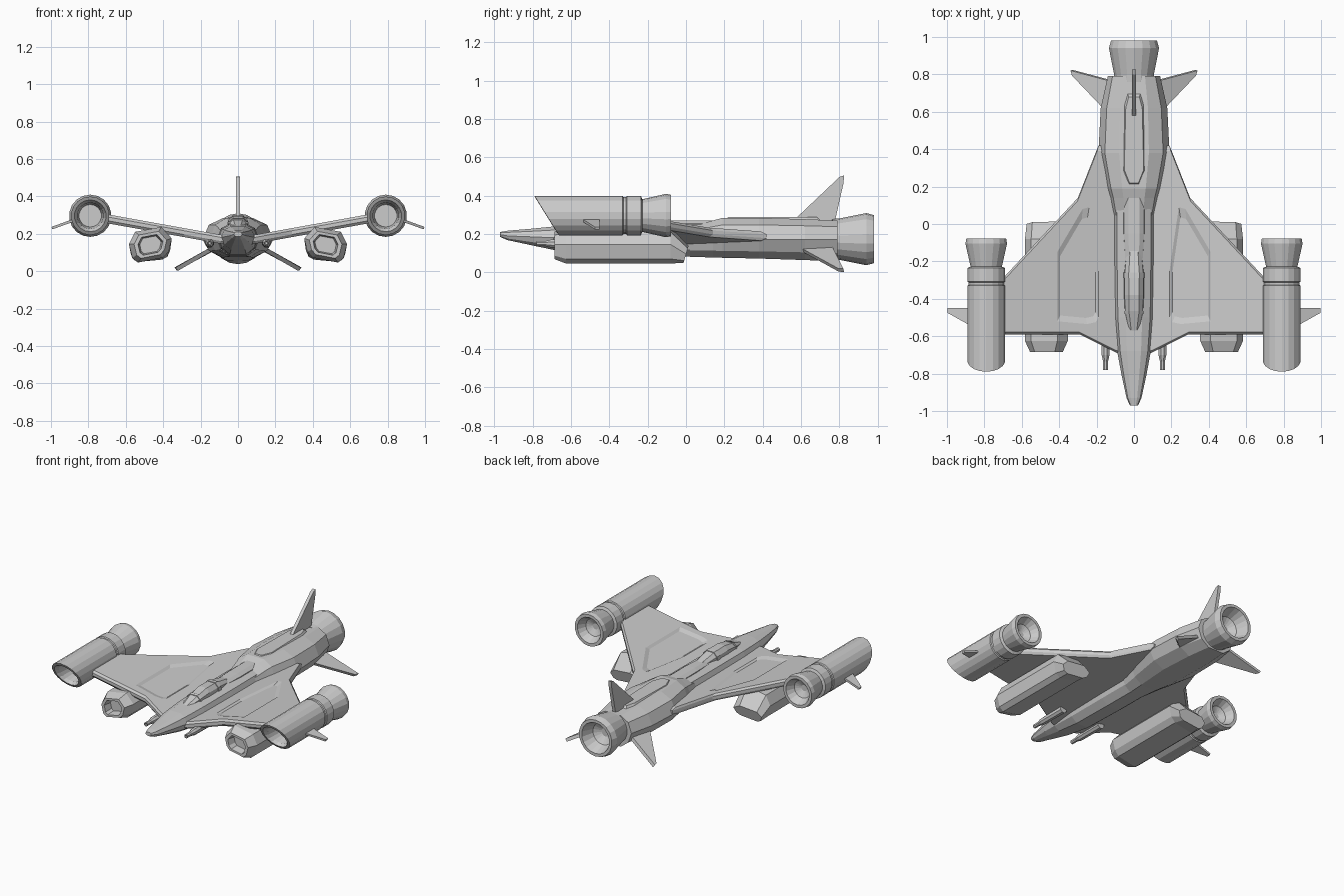
import bpy, bmesh
from math import sin, cos, pi
from mathutils import Vector


def loft(name, rings, mirror=False):
    """Skin a list of equal-length point rings, capping both ends."""
    bm = bmesh.new()
    vs = [[bm.verts.new(p) for p in r] for r in rings]
    n = len(rings[0])
    for a, b in zip(vs, vs[1:]):
        for i in range(n):
            j = (i + 1) % n
            bm.faces.new((a[i], a[j], b[j], b[i]))
    bm.faces.new(vs[0])
    bm.faces.new(vs[-1])
    bmesh.ops.recalc_face_normals(bm, faces=bm.faces)
    me = bpy.data.meshes.new(name)
    bm.to_mesh(me)
    bm.free()
    ob = bpy.data.objects.new(name, me)
    bpy.context.collection.objects.link(ob)
    if mirror:
        ob.modifiers.new("Mirror", 'MIRROR')
    return ob


def lathe(name, x, z, profile, n=18, mirror=False):
    """Revolve (radius, y, slant) steps about an axis along y."""
    rings = []
    for r, y, slant in profile:
        ring = []
        for i in range(n):
            t = 2 * pi * (i + 0.5) / n
            dz = r * sin(t)
            ring.append((x + r * cos(t), y - slant * dz, z + dz))
        rings.append(ring)
    return loft(name, rings, mirror)


def plate(name, pts, thick, mirror=False):
    """Flat blade with the given thickness along its own normal."""
    p = [Vector(q) for q in pts]
    off = (p[1] - p[0]).cross(p[2] - p[0]).normalized() * thick / 2
    return loft(name, [[q - off for q in p], [q + off for q in p]], mirror)


def hull(name, sections):
    """Ten-sided body from (y, half width, bottom, middle, top)."""
    rings = []
    for y, w, zb, zm, zt in sections:
        half = [(0.42 * w, zt), (0.82 * w, zm + 0.68 * (zt - zm)), (w, zm),
                (0.82 * w, zm - 0.62 * (zm - zb)), (0.42 * w, zb)]
        rings.append([(x, y, z) for x, z in half] + [(-x, y, z) for x, z in half[::-1]])
    return loft(name, rings)


# Fuselage: slim nose and the wider tail section
hull("front_fuselage", [
    (-0.97, 0.022, 0.185, 0.197, 0.21), (-0.93, 0.04, 0.168, 0.19, 0.217),
    (-0.8, 0.068, 0.14, 0.185, 0.228), (-0.68, 0.09, 0.115, 0.18, 0.24),
    (-0.5, 0.105, 0.09, 0.18, 0.248), (-0.2, 0.11, 0.083, 0.18, 0.252),
    (0.2, 0.11, 0.08, 0.18, 0.255)])
hull("rear_fuselage", [
    (0.02, 0.11, 0.08, 0.17, 0.235), (0.14, 0.135, 0.078, 0.17, 0.27),
    (0.19, 0.15, 0.076, 0.17, 0.284), (0.38, 0.19, 0.072, 0.17, 0.284),
    (0.62, 0.178, 0.064, 0.17, 0.277), (0.79, 0.14, 0.058, 0.17, 0.27)])

# Canopy and the spine behind it
def dome(name, sections):
    rings = []
    for y, w, zt in sections:
        h = zt - 0.23
        half = [(0.5 * w, zt), (0.9 * w, 0.23 + 0.6 * h), (w, 0.22)]
        rings.append([(x, y, z) for x, z in half] + [(-x, y, z) for x, z in half[::-1]])
    return loft(name, rings)

dome("canopy", [(-0.57, 0.03, 0.245), (-0.47, 0.052, 0.278), (-0.38, 0.056, 0.295),
                (-0.27, 0.056, 0.293), (-0.12, 0.04, 0.262)])
dome("canopy_rear_frame", [(-0.29, 0.06, 0.297), (-0.26, 0.06, 0.295)])
dome("canopy_front_frame", [(-0.48, 0.055, 0.279), (-0.465, 0.055, 0.284)])
dome("spine", [(-0.22, 0.05, 0.265), (-0.05, 0.06, 0.27), (0.15, 0.06, 0.27)])

# Raised panel on the tail section
loft("tail_panel", [[(x * s, y, z) for x, y in
                     ((0.03, a), (0.065, a + 0.07), (0.055, b - 0.06), (0.035, b),
                      (-0.035, b), (-0.055, b - 0.06), (-0.065, a + 0.07), (-0.03, a))]
                    for s, a, b, z in ((1, 0.2, 0.7, 0.27), (0.8, 0.22, 0.68, 0.289))])

# Wings with chamfered rims and a sunken top panel
outline = [(0.05, -0.70), (0.09, -0.69), (0.29, -0.59), (0.71, -0.59),
           (0.71, -0.30), (0.30, 0.14), (0.19, 0.42), (0.05, 0.42)]
panel = [(0.19, -0.50), (0.205, -0.525), (0.25, -0.535), (0.41, -0.52),
         (0.41, -0.15), (0.275, 0.08), (0.24, 0.09), (0.19, -0.25)]


def wing_ring(pts, dz, s, c):
    ring = []
    for x, y in pts:
        x, y = c[0] + (x - c[0]) * s, c[1] + (y - c[1]) * s
        ring.append((x, y, 0.19 + 0.18 * (x - 0.2) + dz))
    return ring

wc, pc = (0.35, -0.3), (0.30, -0.3)
loft("wing", [wing_ring(outline, -0.024, 0.96, wc), wing_ring(outline, -0.01, 1, wc),
              wing_ring(outline, 0.01, 1, wc), wing_ring(outline, 0.024, 0.96, wc),
              wing_ring(panel, 0.024, 1, pc), wing_ring(panel, 0.014, 0.86, pc)], True)

# Wingtip engines with slanted intake, ring groove and flared nozzle
sl = 0.62
lathe("wing_engine", 0.79, 0.296,
      [(0.06, -0.60, 0), (0.07, -0.70, sl), (0.085, -0.728, sl), (0.103, -0.726, sl),
       (0.103, -0.33, 0), (0.096, -0.326, 0), (0.096, -0.312, 0), (0.103, -0.308, 0),
       (0.103, -0.235, 0), (0.085, -0.228, 0), (0.113, -0.105, 0), (0.108, -0.078, 0),
       (0.088, -0.078, 0), (0.06, -0.13, 0), (0.02, -0.15, 0)], mirror=True)
plate("engine_fin", [(0.87, -0.545, 0.275), (0.995, -0.475, 0.23),
                     (0.995, -0.45, 0.23), (0.87, -0.45, 0.275)], 0.014, True)

# Underwing pods with hollow front and sloped tail
pod = [(0.37, 0.105), (0.40, 0.072), (0.535, 0.046), (0.565, 0.07),
       (0.583, 0.145), (0.55, 0.21), (0.41, 0.236), (0.354, 0.175)]


def pod_ring(y, s, squash=1):
    ring = []
    for x, z in pod:
        x, z = 0.468 + (x - 0.468) * s, 0.14 + (z - 0.14) * s
        ring.append((x, y + 0.3 * (1 - squash) * (z - 0.14), 0.046 + (z - 0.046) * squash))
    return ring

loft("pod", [pod_ring(-0.63, 0.5), pod_ring(-0.685, 0.58), pod_ring(-0.685, 0.76),
             pod_ring(-0.625, 1), pod_ring(-0.08, 1), pod_ring(0.0, 0.92, 0.5)], True)

# Nose cannons
lathe("cannon_body", 0.152, 0.15, [(0.014, -0.735, 0), (0.023, -0.70, 0),
                                   (0.025, -0.5, 0)], 8, True)
lathe("cannon_barrel", 0.152, 0.15, [(0.007, -0.76, 0), (0.009, -0.78, 0),
                                     (0.014, -0.78, 0), (0.014, -0.68, 0)], 8, True)

# Main nozzle
lathe("main_nozzle", 0, 0.173,
      [(0.105, 0.76, 0), (0.108, 0.80, 0), (0.136, 0.94, 0), (0.125, 0.98, 0),
       (0.105, 0.98, 0), (0.075, 0.90, 0), (0.03, 0.87, 0)])

# Tail fins
plate("top_fin", [(0, 0.55, 0.26), (0, 0.80, 0.497), (0, 0.825, 0.506),
                  (0, 0.82, 0.46), (0, 0.775, 0.26)], 0.022)
plate("lower_fin", [(0.12, 0.58, 0.13), (0.325, 0.795, 0.012),
                    (0.333, 0.822, 0.011), (0.12, 0.765, 0.125)], 0.022, True)
